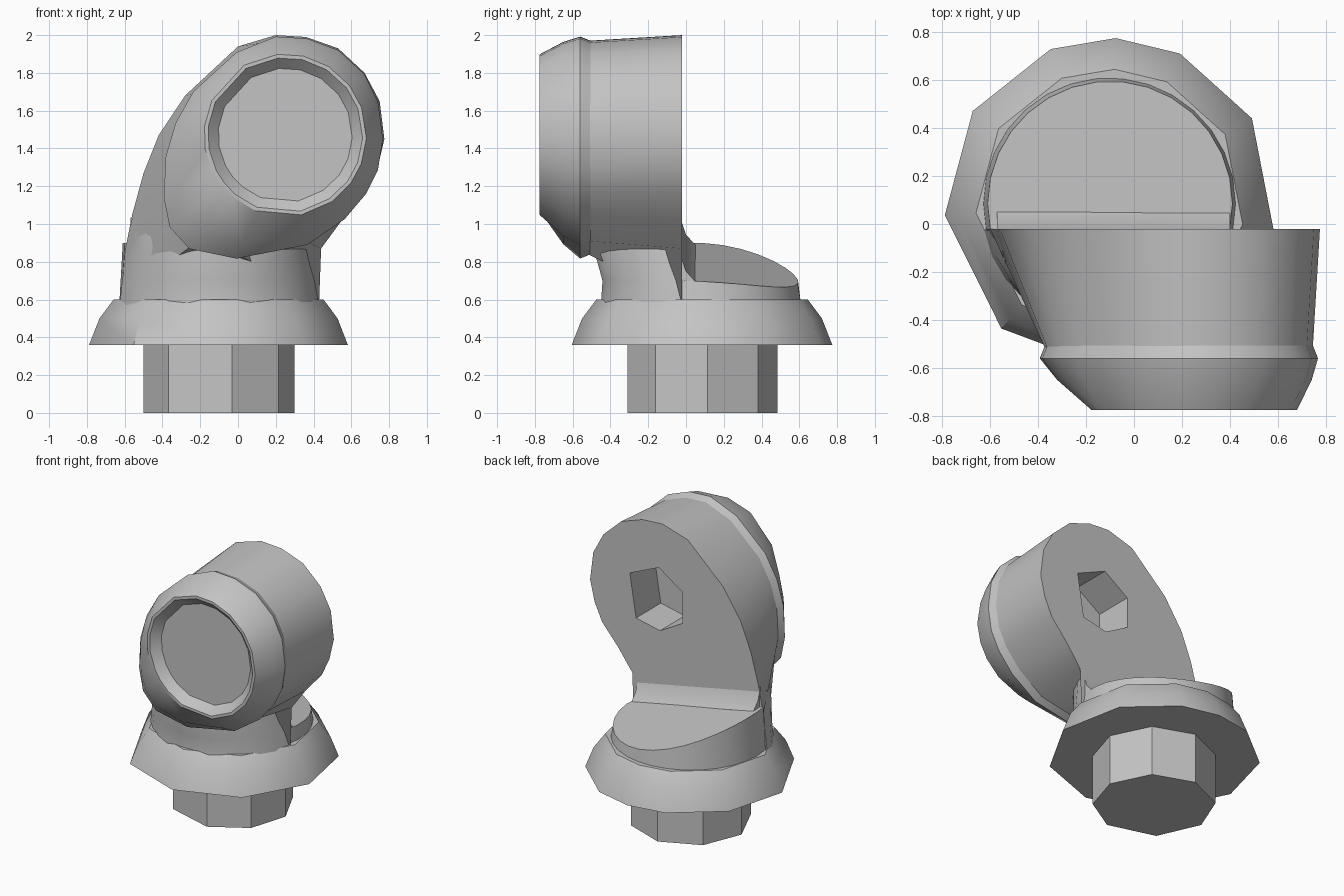
import bpy, bmesh
from math import radians, cos, sin, atan2
from mathutils import Vector

if "Cube" in bpy.data.objects:
    bpy.data.objects.remove(bpy.data.objects["Cube"])

grey = bpy.data.materials.new("plain_grey")
grey.use_nodes = True
colour = (0.55, 0.55, 0.55, 1)
grey.diffuse_color = colour
grey.node_tree.nodes["Principled BSDF"].inputs["Base Color"].default_value = colour


def loft(name, rings, smooth_angle=30):
    """Skin a list of equal-length point rings and close both ends."""
    bm = bmesh.new()
    loops = [[bm.verts.new(p) for p in ring] for ring in rings]
    n = len(loops[0])
    for a, b in zip(loops, loops[1:]):
        for i in range(n):
            j = (i + 1) % n
            bm.faces.new((a[i], a[j], b[j], b[i]))
    bm.faces.new(loops[0])
    bm.faces.new(loops[-1])
    bmesh.ops.recalc_face_normals(bm, faces=bm.faces)
    mesh = bpy.data.meshes.new(name)
    bm.to_mesh(mesh)
    bm.free()
    mesh.materials.append(grey)
    obj = bpy.data.objects.new(name, mesh)
    bpy.context.collection.objects.link(obj)
    smooth(obj, smooth_angle)
    return obj


def select_only(obj):
    bpy.ops.object.select_all(action='DESELECT')
    obj.select_set(True)
    bpy.context.view_layer.objects.active = obj


def smooth(obj, angle):
    select_only(obj)
    bpy.ops.object.shade_smooth_by_angle(angle=radians(angle))


AXIS = Vector((-0.1, 0.085))


def level(angles, rx, ry, z):
    """Horizontal elliptical ring around the base axis."""
    return [(AXIS.x + rx * cos(radians(a)), AXIS.y + ry * sin(radians(a)), z)
            for a in angles]


def upright(points, y):
    """Ring standing in an x-z plane."""
    return [(p[0], y, p[1]) for p in points]


def ledge_height(x, y):
    return 0.78 - 0.2 * x - 0.3 * y * y


# Peg
peg_angles = [4, 48, 92, 136, 180, 228, 280, 322]
loft("peg", [level(peg_angles, 0.4, 0.4, z) for z in (0, 0.4)])

# Flange
flange_angles = [65, 31, -9, -50, -90, -131, -176, -214, -249, -272]
loft("flange", [level(flange_angles, r, r, z)
                for r, z in ((0.69, 0.36), (0.635, 0.5), (0.56, 0.6))], 40)

# Sloping ledge behind the neck
back_angles = range(-12, 193, 12)
ledge_base = level(back_angles, 0.53, 0.53, 0.55)
ledge_top = [(x, y, ledge_height(x, y))
             for x, y, z in level(back_angles, 0.51, 0.51, 0)]
loft("neck_ledge", [ledge_base, ledge_top])

# Fillet where the ledge meets the upright back face
loft("ledge_fillet", [[(x, -0.03, ledge_height(x, 0) + 0.14),
                       (x, 0.0, ledge_height(x, 0) + 0.05),
                       (x, 0.05, ledge_height(x, 0) - 0.005),
                       (x, -0.03, ledge_height(x, 0) - 0.1)]
                      for x in (-0.57, 0.4)], 50)

# Front half of the neck, leaning forward into the barrel
front_angles = range(192, 349, 12)
loft("neck_front", [level(front_angles, rx, ry, z)
                    for rx, ry, z in ((0.54, 0.54, 0.55), (0.525, 0.53, 0.7),
                                      (0.49, 0.58, 0.88), (0.48, 0.56, 0.96))], 40)

# Elbow barrel, with the back outline running down into the neck
back_outline = [(0.2, 2.0), (0.36, 1.99), (0.53, 1.93), (0.67, 1.8),
                (0.75, 1.65), (0.775, 1.45), (0.74, 1.3), (0.68, 1.17),
                (0.55, 1.02), (0.44, 0.87), (0.43, 0.6), (-0.62, 0.6),
                (-0.6, 0.85), (-0.56, 1.05), (-0.5, 1.27), (-0.42, 1.47),
                (-0.28, 1.68), (0, 1.94)]
front_outline = [(0.2, 1.97), (0.36, 1.96), (0.52, 1.9), (0.65, 1.78),
                 (0.72, 1.64), (0.745, 1.45), (0.72, 1.29), (0.66, 1.17),
                 (0.55, 1.04), (0.36, 0.91), (0, 0.84), (-0.24, 0.89),
                 (-0.34, 1.0), (-0.37, 1.15), (-0.36, 1.36), (-0.31, 1.53),
                 (-0.22, 1.69), (0, 1.89)]
barrel = loft("elbow_barrel", [upright(back_outline, -0.02),
                               upright(front_outline, -0.52)])

# Uneven six-sided socket in the back
hexagon = [(0.46, 1.58), (0.23, 1.68), (0.04, 1.55),
           (0.04, 1.33), (0.22, 1.23), (0.41, 1.27)]
cutter = loft("socket_cutter", [upright(hexagon, 0.1), upright(hexagon, -0.3)])
cutter.hide_render = True
cut = barrel.modifiers.new("socket", 'BOOLEAN')
cut.operation = 'DIFFERENCE'
cut.object = cutter
select_only(barrel)
bpy.ops.object.modifier_apply(modifier=cut.name)
bpy.data.objects.remove(cutter)
smooth(barrel, 30)

# Tapered mouth ring with a shallow recess
middle = Vector((0.2, 1.42))
mouth = Vector((0.25, 1.47))
rim = [middle + (Vector(p) - middle) * 1.04 for p in front_outline]


def round_mouth(radius):
    turns = [atan2(p.y - mouth.y, p.x - mouth.x) for p in rim]
    return [mouth + Vector((cos(t), sin(t))) * radius for t in turns]


face = round_mouth(0.43)
shoulder = [a.lerp(b, 0.3) for a, b in zip(rim, face)]
loft("mouth_ring", [upright(front_outline, -0.505), upright(rim, -0.56),
                    upright(shoulder, -0.65), upright(face, -0.775),
                    upright(round_mouth(0.41), -0.775),
                    upright(round_mouth(0.355), -0.72)])
